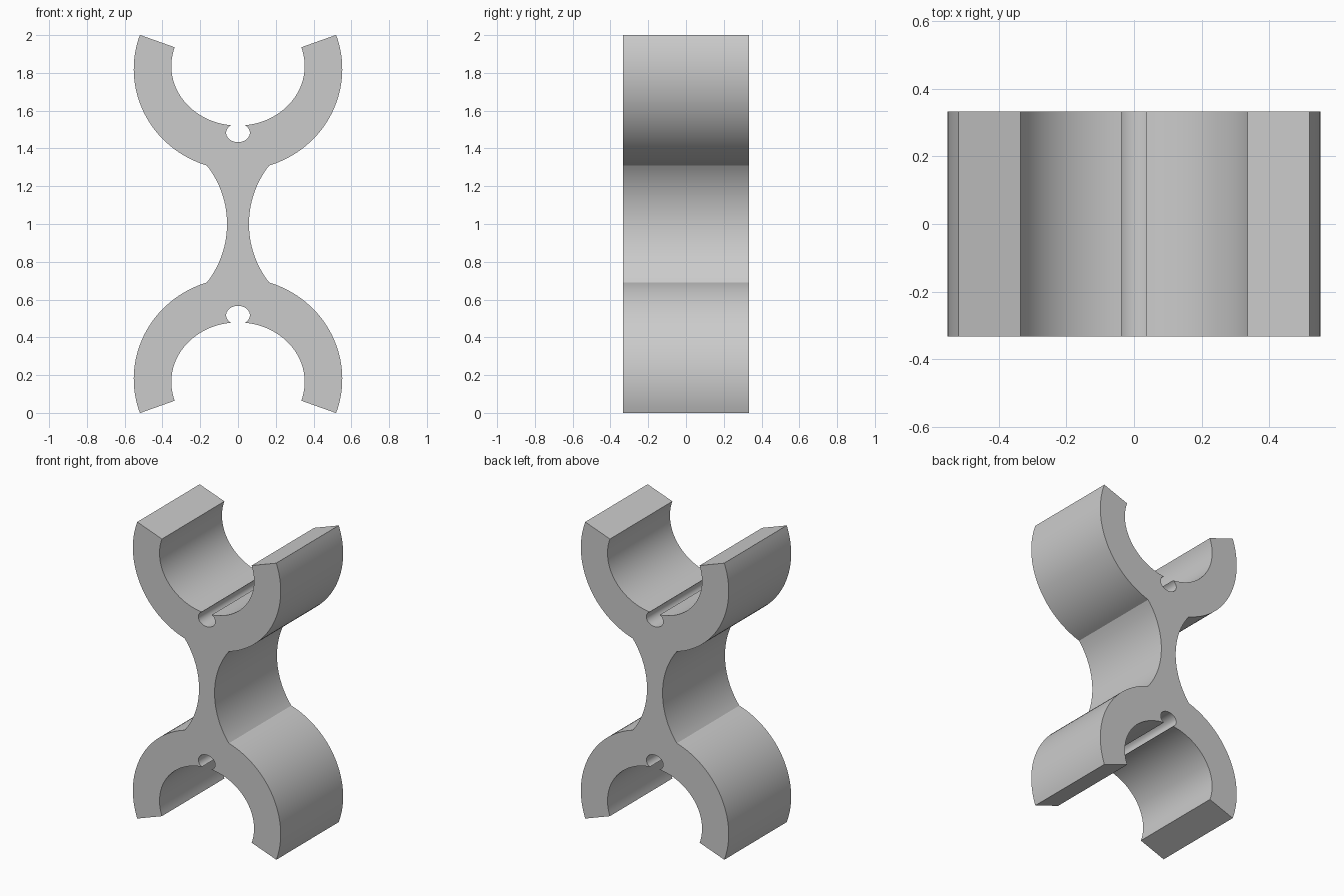
import bpy
import bmesh
from math import cos, sin, radians

cube = bpy.data.objects.get("Cube")
if cube:
    bpy.data.objects.remove(cube, do_unlink=True)

HALF_DEPTH = 0.333


def arc(cx, cz, rx, rz, start, end, steps):
    """Points along an elliptical arc, angles in degrees."""
    angles = [radians(start + (end - start) * i / steps) for i in range(steps + 1)]
    return [(cx + rx * cos(a), cz + rz * sin(a)) for a in angles]


# One quarter of the outline: waist, outer jaw, inner jaw, relief notch
quarter = arc(0.56, 1.0, 0.502, 0.502, 180, 141.9, 14)[:-1]
quarter += arc(0, 1.82, 0.552, 0.535, -72.6, 19.8, 32)
quarter += arc(0, 1.836, 0.353, 0.315, 18.4, -84, 32)
quarter += arc(0, 1.483, 0.063, 0.05, 54, -90, 14)[1:]

# Mirror left to right, then turn the upper half over to make the lower one
upper = quarter + [(-x, z) for x, z in reversed(quarter[:-1])]
lower = [(-x, 2 - z) for x, z in upper]
outline = upper[:-1] + lower[:-1]

# Extrude the outline through the depth
bm = bmesh.new()
face = bm.faces.new([bm.verts.new((x, -HALF_DEPTH, z)) for x, z in outline])
extruded = bmesh.ops.extrude_face_region(bm, geom=[face], use_keep_orig=True)
back = [v for v in extruded["geom"] if isinstance(v, bmesh.types.BMVert)]
bmesh.ops.translate(bm, verts=back, vec=(0, 2 * HALF_DEPTH, 0))
bmesh.ops.recalc_face_normals(bm, faces=bm.faces)
mesh = bpy.data.meshes.new("double_clip")
bm.to_mesh(mesh)
bm.free()

clip = bpy.data.objects.new("double_clip", mesh)
bpy.context.collection.objects.link(clip)

# Plain grey plastic
grey = bpy.data.materials.new("light_grey")
grey.use_nodes = True
colour = (0.6, 0.6, 0.6, 1)
grey.diffuse_color = colour
grey.node_tree.nodes["Principled BSDF"].inputs["Base Color"].default_value = colour
mesh.materials.append(grey)

# Smooth curves with crisp corners
bpy.ops.object.select_all(action="DESELECT")
clip.select_set(True)
bpy.context.view_layer.objects.active = clip
bpy.ops.object.shade_smooth_by_angle(angle=radians(25))
